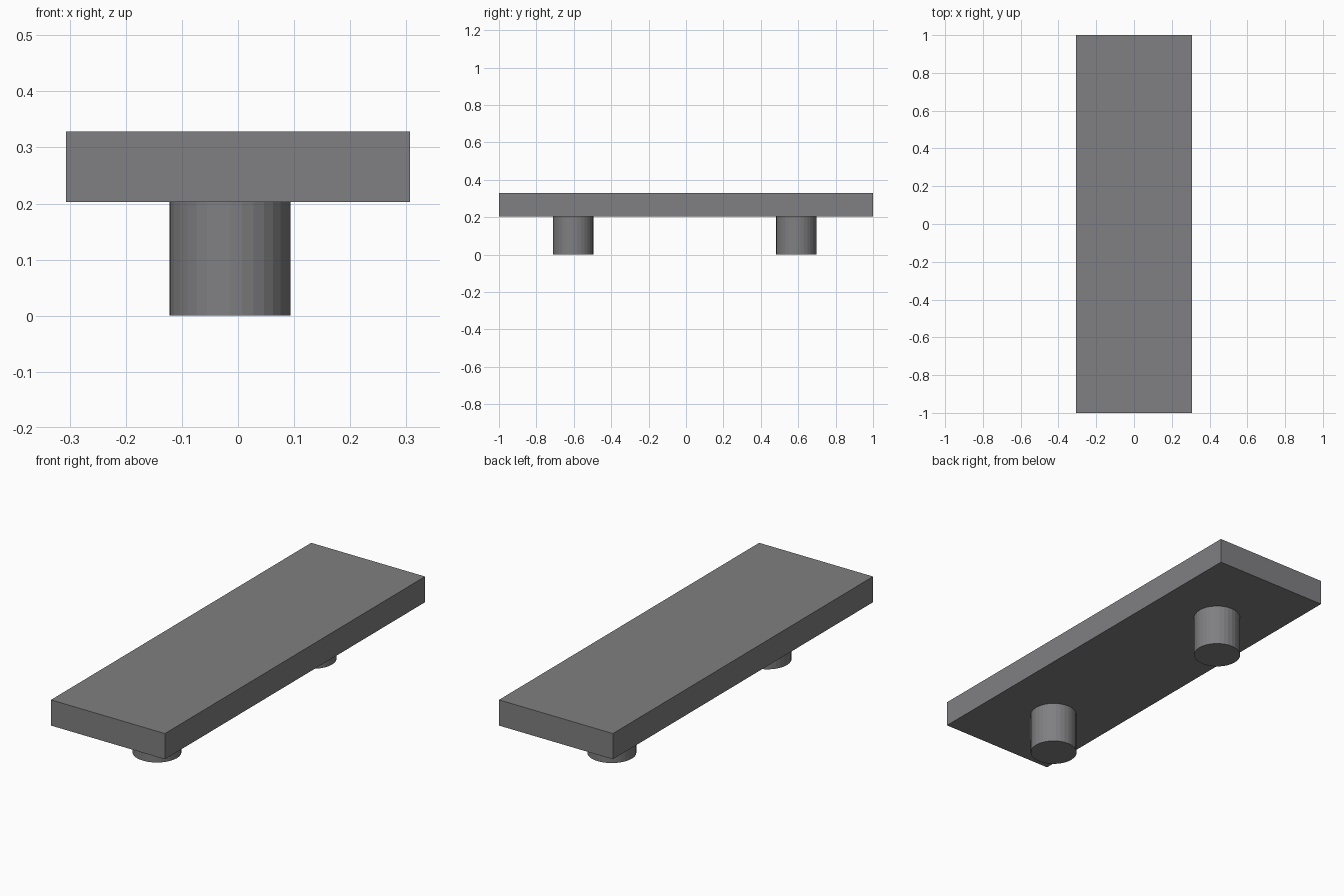
import bpy

cube = bpy.data.objects.get("Cube")
if cube:
    bpy.data.objects.remove(cube, do_unlink=True)

# Single grey material
grey = bpy.data.materials.new("warm_grey")
grey.use_nodes = True
colour = (0.216, 0.212, 0.219, 1)
grey.diffuse_color = colour
bsdf = next(n for n in grey.node_tree.nodes if n.type == "BSDF_PRINCIPLED")
bsdf.inputs["Base Color"].default_value = colour

SLAB_BOTTOM, SLAB_TOP = 0.203, 0.328


def finish(name):
    obj = bpy.context.object
    obj.name = name
    obj.data.materials.append(grey)
    return obj


# Bench slab
bpy.ops.mesh.primitive_cube_add(size=1, location=(0, 0, (SLAB_BOTTOM + SLAB_TOP) / 2))
slab = finish("seat_slab")
slab.dimensions = (0.613, 2, SLAB_TOP - SLAB_BOTTOM)
bpy.ops.object.transform_apply(location=False, rotation=False, scale=True)

# Round legs, set slightly off the centre line
for name, y in (("front_leg", -0.603), ("back_leg", 0.59)):
    bpy.ops.mesh.primitive_cylinder_add(
        vertices=32, radius=0.108, depth=SLAB_BOTTOM,
        location=(-0.014, y, SLAB_BOTTOM / 2))
    finish(name)
